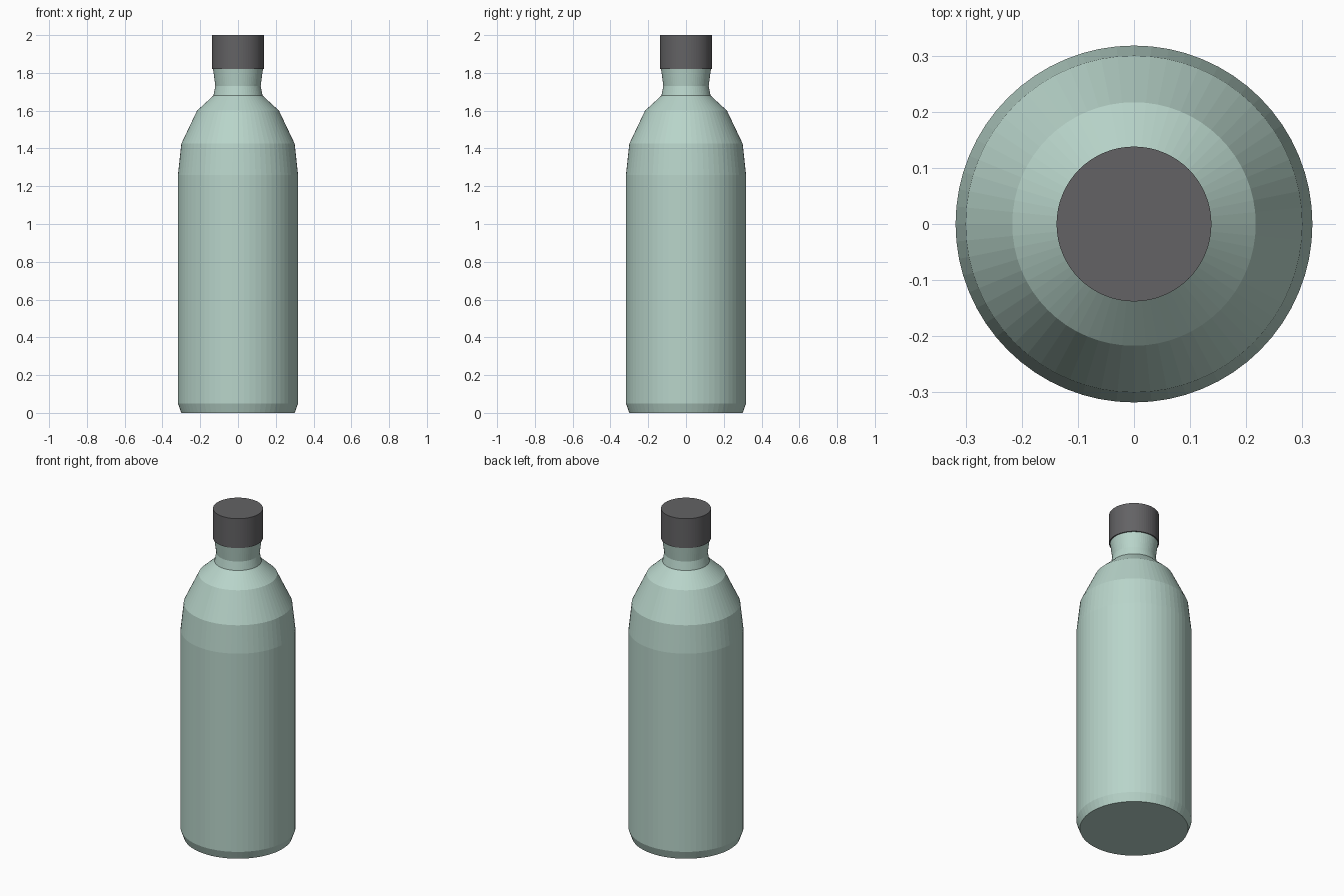
import bpy
import bmesh
from math import cos, sin, tau

SIDES = 64

cube = bpy.data.objects.get("Cube")
if cube:
    bpy.data.objects.remove(cube, do_unlink=True)


def make_material(name, colour):
    mat = bpy.data.materials.new(name)
    mat.use_nodes = True
    mat.diffuse_color = colour
    mat.node_tree.nodes["Principled BSDF"].inputs["Base Color"].default_value = colour
    return mat


def lathe(name, profile, mat):
    """Spin (radius, height) points around z and close both ends."""
    bm = bmesh.new()
    rings = [[bm.verts.new((r * cos(tau * i / SIDES), r * sin(tau * i / SIDES), z))
              for i in range(SIDES)] for r, z in profile]
    for low, high in zip(rings, rings[1:]):
        for i in range(SIDES):
            j = (i + 1) % SIDES
            bm.faces.new((low[i], low[j], high[j], high[i]))
    bm.faces.new(rings[0][::-1])
    bm.faces.new(rings[-1])
    mesh = bpy.data.meshes.new(name)
    bm.to_mesh(mesh)
    bm.free()
    mesh.materials.append(mat)
    obj = bpy.data.objects.new(name, mesh)
    bpy.context.collection.objects.link(obj)
    return obj


pale_green = make_material("pale green", (0.48, 0.66, 0.59, 1))
dark_grey = make_material("dark grey", (0.125, 0.123, 0.129, 1))

# Bottle: chamfered foot, straight wall, stepped shoulder, pinched neck
lathe("bottle_body", [
    (0.30, 0), (0.318, 0.05), (0.318, 1.26), (0.30, 1.425),
    (0.217, 1.60), (0.13, 1.68), (0.12, 1.73), (0.132, 1.82),
], pale_green)

# Screw cap
lathe("cap", [(0.138, 1.82), (0.138, 2.0)], dark_grey)
